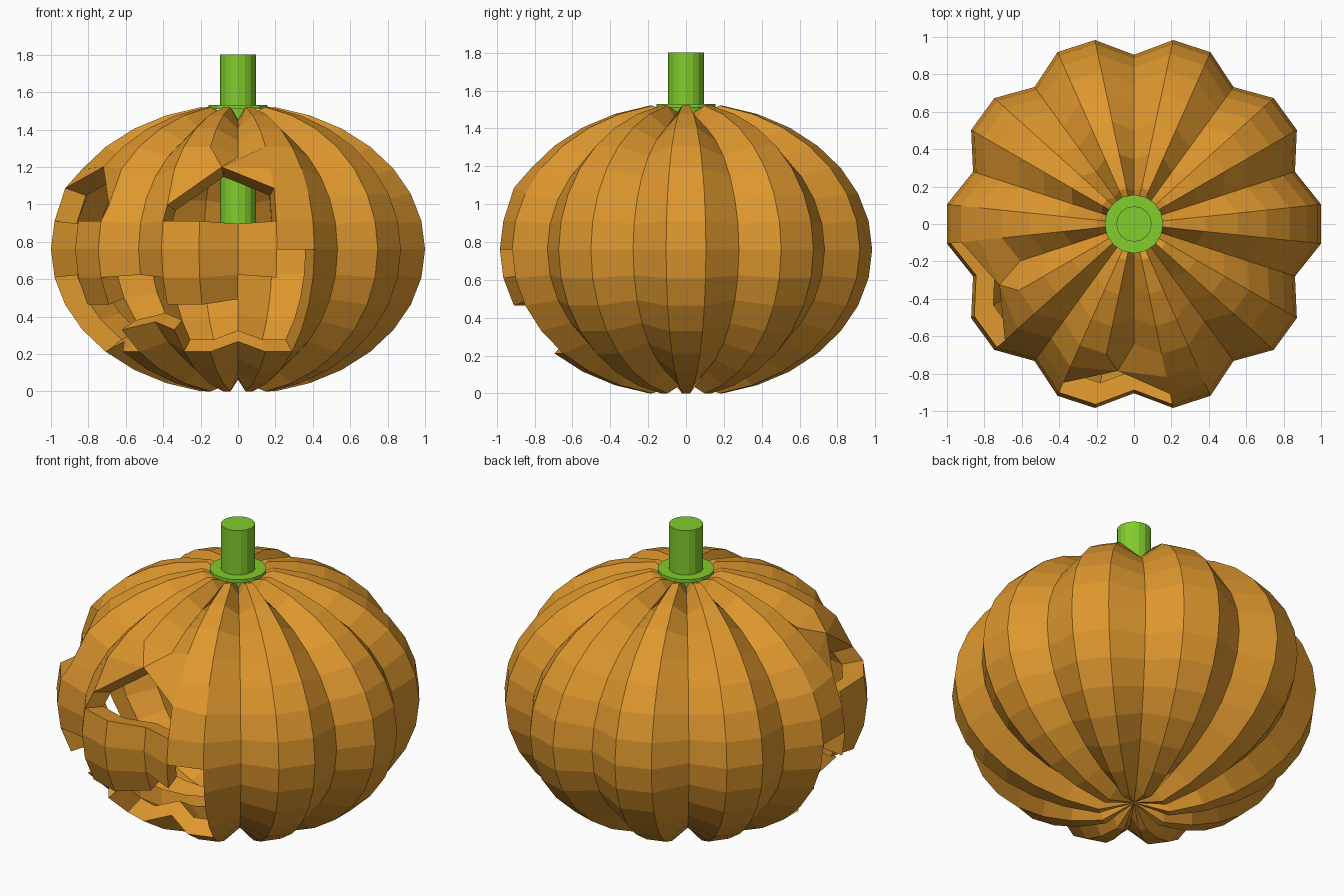
import bpy, bmesh
from math import sin, cos, radians
from mathutils import Vector

if "Cube" in bpy.data.objects:
    bpy.data.objects.remove(bpy.data.objects["Cube"])

CENTRE_Z, R_XY, R_Z = 0.76, 1.0055, 0.775
DIP, WALL, FACE_ANGLE, N = 0.90, 0.88, 234, 30


def material(name, rgb):
    m = bpy.data.materials.new(name)
    m.diffuse_color = (*rgb, 1)
    m.use_nodes = True
    m.node_tree.nodes["Principled BSDF"].inputs["Base Color"].default_value = m.diffuse_color
    return m


def finish(bm, name, mat):
    me = bpy.data.meshes.new(name)
    bm.normal_update()
    bm.to_mesh(me)
    bm.free()
    me.materials.append(mat)
    ob = bpy.data.objects.new(name, me)
    bpy.context.collection.objects.link(ob)
    return ob


def lobe_point(j, r):
    # ribbed sphere: every third column is pulled towards the centre
    s = DIP if j % 3 == 0 or abs(r) == 8 else 1.0
    a, lat = radians(FACE_ANGLE + 12 * j), radians(11.25 * r)
    return Vector((R_XY * cos(lat) * cos(a), R_XY * cos(lat) * sin(a), R_Z * sin(lat))) * s


def key(j, r):
    j = (j + N // 2) % N - N // 2
    if abs(r) == 8:
        return (0, r)
    if abs(j) in (2, 3) and r in (2, 3):      # eye tops merge to a point
        return (2 if j > 0 else -2, 3)
    return (j, r)


def position(k):
    j, r = k
    p = lobe_point(j, r)
    if abs(j) == 2 and r == 3:                # eye peak
        p = (p + lobe_point(3 if j > 0 else -3, 3)) / 2
        p.z = 1.20 - CENTRE_Z
    elif abs(j) == 1 and r == 2:              # inner eye corner
        p.z -= 0.06
    elif abs(j) == 4 and r == 2:              # outer eye corner
        p.z += 0.03
    return p


# carved openings: column from the face centre -> (lowest ring, highest ring)
MOUTH = {0: (-3, -1), 1: (-4, -2), 2: (-4, -2), 3: (-4, -1), 4: (-4, 0)}


def is_open(j, r):
    k = j if j >= 0 else -1 - j
    lo, hi = MOUTH.get(k, (0, 0))
    return lo <= r < hi or (k in (1, 2, 3) and r == 1)


# pumpkin shell: outer skin, inner skin and rims of the openings
cells = []
for j in range(-N // 2, N // 2):
    for r in range(-8, 8):
        if not is_open(j, r):
            loop = list(dict.fromkeys(
                key(*c) for c in ((j, r), (j + 1, r), (j + 1, r + 1), (j, r + 1))))
            if len(loop) > 2:
                cells.append(loop)

bm = bmesh.new()
outer, inner = {}, {}
for k in dict.fromkeys(k for c in cells for k in c):
    p, c = position(k), Vector((0, 0, CENTRE_Z))
    outer[k] = bm.verts.new(p + c)
    inner[k] = bm.verts.new(p * WALL + c)
edges = set()
for c in cells:
    bm.faces.new([outer[k] for k in c])
    bm.faces.new([inner[k] for k in reversed(c)])
    edges.update(zip(c, c[1:] + c[:1]))
for a, b in edges:
    if (b, a) not in edges:
        bm.faces.new((outer[b], outer[a], inner[a], inner[b]))
finish(bm, "pumpkin_shell", material("orange", (0.73, 0.31, 0.027)))


# stem and its collar
green = material("green", (0.22, 0.61, 0.026))


def cylinder(name, radius, z0, z1):
    bm = bmesh.new()
    bmesh.ops.create_cone(bm, cap_ends=True, segments=16, radius1=radius,
                          radius2=radius, depth=z1 - z0)
    bmesh.ops.translate(bm, verts=bm.verts, vec=(0, 0, (z0 + z1) / 2))
    finish(bm, name, green)


cylinder("stem", 0.095, 0.80, 1.80)
cylinder("stem_collar", 0.157, 1.51, 1.53)
